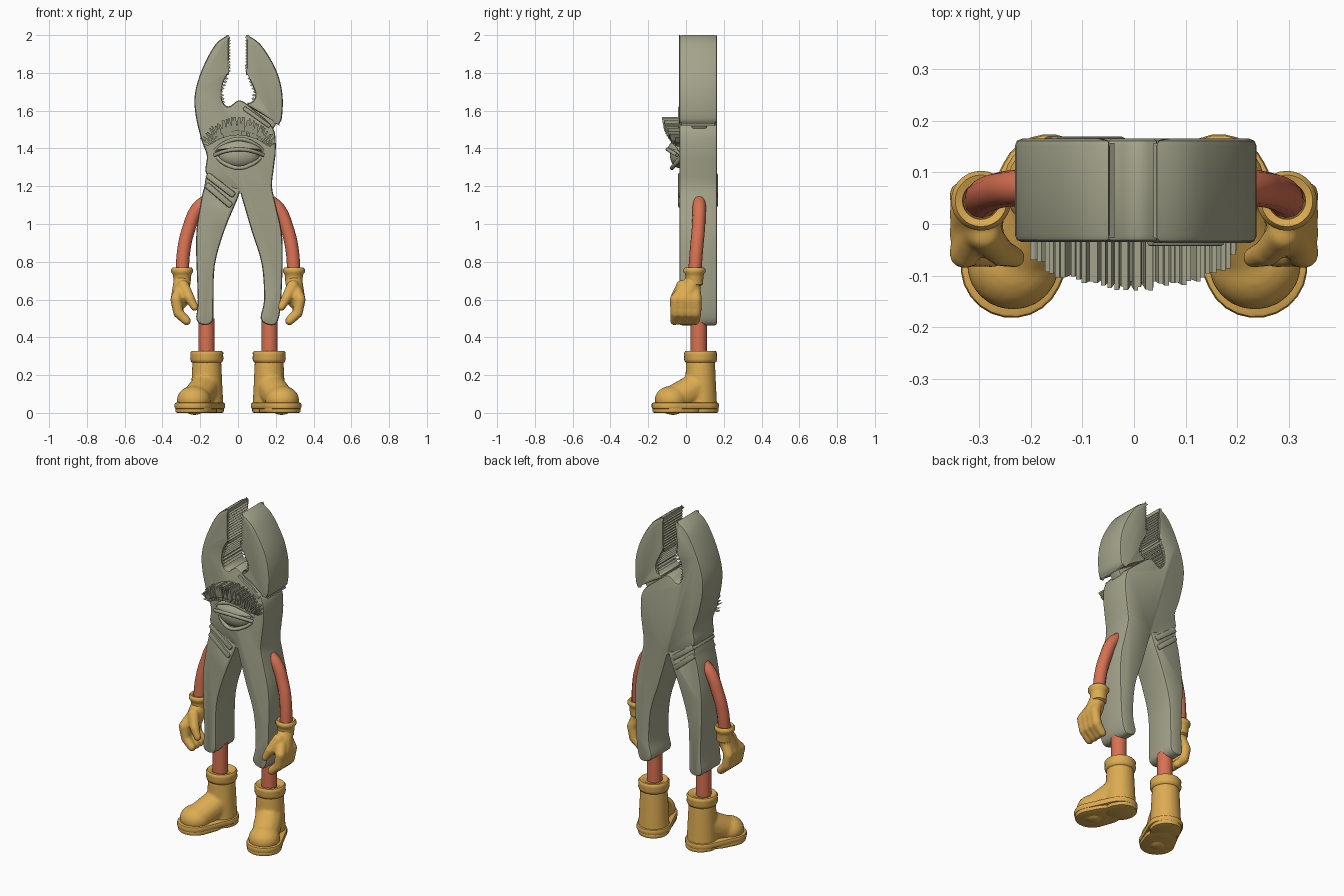
import bpy, bmesh, math, random
from mathutils import Vector, Matrix

if "Cube" in bpy.data.objects:
    bpy.data.objects.remove(bpy.data.objects["Cube"])
random.seed(4)
FRONT, BACK = -0.035, 0.165


def material(name, rgb):
    m = bpy.data.materials.new(name)
    m.use_nodes = True
    m.diffuse_color = (*rgb, 1)
    m.node_tree.nodes["Principled BSDF"].inputs["Base Color"].default_value = (*rgb, 1)
    return m


STEEL = material("grey steel", (0.37, 0.37, 0.26))
RED = material("terracotta", (0.69, 0.165, 0.085))
YELLOW = material("ochre yellow", (0.72, 0.41, 0.085))


def finish(name, bm, mat, bevel=0, voxel=0, angle=35):
    """Turn a bmesh into a shaded object with its modifiers applied."""
    bmesh.ops.recalc_face_normals(bm, faces=bm.faces)
    me = bpy.data.meshes.new(name)
    bm.to_mesh(me)
    bm.free()
    me.materials.append(mat)
    ob = bpy.data.objects.new(name, me)
    bpy.context.collection.objects.link(ob)
    if voxel:
        r = ob.modifiers.new("fuse", 'REMESH')
        r.mode, r.voxel_size = 'VOXEL', voxel
        s = ob.modifiers.new("soften", 'SMOOTH')
        s.iterations = 4
    if bevel:
        b = ob.modifiers.new("round", 'BEVEL')
        b.width, b.segments, b.use_clamp_overlap = bevel, 2, False
        b.limit_method, b.angle_limit = 'ANGLE', math.radians(40)
    bpy.ops.object.select_all(action='DESELECT')
    ob.select_set(True)
    bpy.context.view_layer.objects.active = ob
    bpy.ops.object.convert(target='MESH')
    bpy.ops.object.shade_smooth_by_angle(angle=math.radians(180 if voxel else angle))
    return ob


def spline(pts, steps=4):
    """Closed Catmull-Rom outline; a repeated point makes a corner."""
    out, n = [], len(pts)
    for i in range(n):
        a, b, c, d = (Vector(pts[(i + k) % n]) for k in (-1, 0, 1, 2))
        for s in range(steps):
            t = s / steps
            p = (2*b + (c - a)*t + (2*a - 5*b + 4*c - d)*t*t + (3*b - a - 3*c + d)*t**3) / 2
            if not out or (p - out[-1]).length > 0.004:
                out.append(p)
    return out


def add_prism(bm, pts, y0, y1, lean=0):
    """Extrude an x-z outline along y; lean pushes the upper front forward."""
    zmin = min(p[1] for p in pts)
    a = [bm.verts.new((x, y0 - lean*(z - zmin), z)) for x, z in pts]
    b = [bm.verts.new((x, y1, z)) for x, z in pts]
    bm.faces.new(a)
    bm.faces.new(b[::-1])
    for i in range(len(a)):
        j = (i + 1) % len(a)
        bm.faces.new((a[i], b[i], b[j], a[j]))


def plate(name, pts, y0=FRONT, y1=BACK, bevel=0.014, smooth=True):
    bm = bmesh.new()
    add_prism(bm, spline(pts) if smooth else pts, y0, y1)
    return finish(name, bm, STEEL, bevel)


def bar(name, a, b, w, y0, y1, bevel=0.01):
    a, b = Vector(a), Vector(b)
    d = (b - a).normalized()
    n = Vector((-d.y, d.x)) * w / 2
    return plate(name, [a + n, b + n, b - n, a - n], y0, y1, bevel, False)


def add_ball(bm, c, r, scale=(1, 1, 1), seg=16):
    m = Matrix.Translation(c) @ Matrix.Diagonal((*scale, 1))
    bmesh.ops.create_uvsphere(bm, u_segments=seg, v_segments=seg // 2 + 2, radius=r, matrix=m)


def add_chain(bm, pts, side=1):
    """Row of overlapping balls along x, y, z, radius points."""
    for p, q in zip(pts, pts[1:]):
        for k in range(7):
            x, y, z, r = Vector(p).lerp(Vector(q), k / 6)
            add_ball(bm, (side*x, y, z), r, seg=14)


def lathe(name, profile, centre, mat, seg=28):
    bm = bmesh.new()
    rings = [[bm.verts.new((centre[0] + r*math.cos(i*math.tau/seg),
                            centre[1] + r*math.sin(i*math.tau/seg), z)) for i in range(seg)]
             for r, z in profile]
    for a, b in zip(rings, rings[1:]):
        for i in range(seg):
            j = (i + 1) % seg
            bm.faces.new((a[i], a[j], b[j], b[i]))
    bm.faces.new(rings[0])
    bm.faces.new(rings[-1])
    return finish(name, bm, mat, angle=50)


def tube(name, pts, radius, mat):
    cu = bpy.data.curves.new(name, 'CURVE')
    cu.dimensions, cu.bevel_depth, cu.bevel_resolution = '3D', radius, 4
    cu.use_fill_caps = True
    sp = cu.splines.new('BEZIER')
    sp.bezier_points.add(len(pts) - 1)
    for bp, p in zip(sp.bezier_points, pts):
        bp.co = p
        bp.handle_left_type = bp.handle_right_type = 'AUTO'
    ob = bpy.data.objects.new(name, cu)
    bpy.context.collection.objects.link(ob)
    cu.materials.append(mat)
    bpy.ops.object.select_all(action='DESELECT')
    ob.select_set(True)
    bpy.context.view_layer.objects.active = ob
    bpy.ops.object.convert(target='MESH')
    bpy.ops.object.shade_smooth_by_angle(angle=math.radians(50))


# Pliers: right jaw running through the body into the left handle
plate("right_jaw_and_left_handle", [
    (-.05, 2), (-.12, 1.95), (-.19, 1.82), (-.228, 1.69), (-.225, 1.58), (-.195, 1.45),
    (-.165, 1.36), (-.17, 1.27), (-.1, 1.22), (.01, 1.175), (.01, 1.175), (.07, .97), (.125, .79),
    (.138, .6), (.12, .5), (.165, .465), (.21, .485), (.23, .62), (.235, .92), (.2, 1.1),
    (.18, 1.2), (.19, 1.3), (.2, 1.4), (.185, 1.51), (.09, 1.6), (.01, 1.655), (-.05, 1.62),
    (-.085, 1.66), (-.08, 1.74), (-.05, 1.8), (-.05, 1.8), (-.048, 1.98)])
plate("right_handle", [
    (-.15, 1.27), (-.02, 1.2), (.01, 1.17), (-.07, .97), (-.123, .78), (-.13, .57), (-.135, .485),
    (-.18, .465), (-.22, .495), (-.213, .6), (-.222, .92), (-.2, 1.1), (-.18, 1.19)],
    FRONT + .002, BACK - .002)
plate("left_jaw", [
    (.045, 2), (.12, 1.95), (.2, 1.82), (.235, 1.69), (.232, 1.56), (.212, 1.53), (.212, 1.53),
    (.13, 1.58), (.05, 1.63), (.08, 1.65), (.092, 1.69), (.065, 1.76), (.045, 1.8), (.045, 1.8),
    (.045, 1.98)], FRONT - .002, BACK)
bar("jaw_link", (.06, 1.59), (.19, 1.51), .07, .03, .11)
bar("shoulder_ridge", (.03, 1.615), (.17, 1.515), .022, FRONT - .008, FRONT + .03, .006)
for i, (a, b) in enumerate([((-.165, 1.262), (-.02, 1.15)), ((-.17, 1.21), (-.035, 1.095))]):
    bar(f"crossing_ridge_{i + 1}", a, b, .034, FRONT - .008, BACK + .004)

# Jaw teeth: diamond bars running front to back
bm = bmesh.new()
for s in (-1, 1):
    rows = [(.048, 1.81, .048, 1.97, 11), (.06, 1.77, .088, 1.70, 5), (.088, 1.70, .078, 1.645, 4)]
    for x0, z0, x1, z1, n in rows:
        for k in range(n):
            x, z = s*(x0 + (x1 - x0)*k/(n - 1)), z0 + (z1 - z0)*k/(n - 1)
            h = .45 * (z1 - z0) / (n - 1)
            add_prism(bm, [(x - .01, z), (x, z + h), (x + .01, z), (x, z - h)], FRONT + .008, BACK - .008)
finish("jaw_teeth", bm, STEEL, angle=20)

# Eye: ball, heavy upper lid, rims
bm = bmesh.new()
add_ball(bm, (.005, -.03, 1.365), 1, (.108, .055, .07), 28)
finish("eyeball", bm, STEEL, angle=60)
bm = bmesh.new()
add_ball(bm, (.005, -.03, 1.375), 1, (.125, .07, .08), 32)
bmesh.ops.bisect_plane(bm, geom=bm.verts[:] + bm.edges[:] + bm.faces[:], plane_co=(0, 0, 1.378),
                       plane_no=(0, .25, 1), clear_inner=True)
bmesh.ops.holes_fill(bm, edges=[e for e in bm.edges if e.is_boundary])
finish("upper_eyelid", bm, STEEL, angle=45)


def rim(name, w, z, h, y, r):
    tube(name, [(.005 + w*t, y + .05*t*t, z + h*(1 - t*t)) for t in (-1, -.6, 0, .6, 1)], r, STEEL)


rim("upper_eyelid_edge", .13, 1.365, .03, -.098, .01)
rim("upper_eyelid_fold", .135, 1.38, .07, -.072, .011)
rim("lower_eyelid_edge", .118, 1.355, -.058, -.074, .011)

# Eyebrow: two fanned rows of wedge-shaped tufts
bm = bmesh.new()
for row, count in ((0, 40), (1, 33)):
    for k in range(count):
        t = -1 + 2*k/(count - 1)
        arch = 1 - t*t
        bx, bz = .165*t, 1.41 + .06*arch + .022*row
        tx, tz = .195*t + random.uniform(-.004, .004), 1.455 + .105*arch - .035*(1 - row) + random.uniform(-.008, .01)
        w = .007
        depth = FRONT - .025 - .05*arch**.6 + random.uniform(-.006, .006)
        add_prism(bm, [(bx - w, bz), (bx + w, bz), (tx + w*.6, tz), (tx - w*.6, tz)], depth + .012*(1 - row), FRONT + .01, .18)
finish("eyebrow", bm, STEEL, angle=20)

# Limbs, gloves and boots on both sides
TURN = math.radians(24)
for side, label in ((1, "left"), (-1, "right")):
    tube(f"{label}_arm", [(side*x, y, z) for x, y, z in
         ((.17, .07, 1.12), (.215, .07, 1.08), (.262, .065, .97), (.287, .055, .86), (.296, .045, .72))], .035, RED)
    lathe(f"{label}_leg", [(.043, .28), (.043, .5)], (side*.167, .067), RED)

    # Glove
    lathe(f"{label}_glove_cuff", [(.03, .67), (.045, .68), (.047, .72), (.05, .735), (.058, .745), (.058, .76),
                                  (.05, .77), (.036, .765), (.034, .74)], (side*.296, .045), YELLOW)
    bm = bmesh.new()
    add_chain(bm, [(.296, .045, .71, .044), (.3, .02, .65, .05), (.307, -.005, .6, .05)], side)
    for y in (-.056, -.018, .02, .054):
        add_chain(bm, [(.305, .02 + y*.5, .66, .03), (.328, y, .6, .031), (.316, y, .53, .028),
                       (.272, y - .005, .487, .024)], side)
    add_chain(bm, [(.29, -.02, .67, .034), (.258, -.055, .61, .028), (.23, -.065, .56, .021)], side)
    finish(f"{label}_glove", bm, YELLOW, voxel=.008)

    # Boot upper
    cx, cy = side*.165, .077
    lathe(f"{label}_boot_cuff", [(.07, .262), (.083, .27), (.088, .285), (.086, .308), (.088, .318), (.08, .328),
                                 (.06, .326), (.05, .318)], (cx, cy), YELLOW)
    bm = bmesh.new()
    ax, ay = math.sin(TURN), -math.cos(TURN)
    bmesh.ops.create_cone(bm, cap_ends=True, segments=28, radius1=.088, radius2=.076, depth=.25,
                          matrix=Matrix.Translation((cx, cy, .155)))
    add_chain(bm, [(.165, .077, .15, .078), (.165 + .07*ax, .077 + .07*ay, .11, .08),
                   (.165 + .16*ax, .077 + .16*ay, .066, .078)], side)
    add_ball(bm, (side*(.165 + .17*ax), .077 + .17*ay, .068), 1, (.09, .088, .075), 24)
    finish(f"{label}_boot", bm, YELLOW, voxel=.009)

    # Boot sole and heel, outlined as a stadium that widens at the toe
    def sole(name, d0, r0, d1, r1, z0, z1):
        bm = bmesh.new()
        vs = []
        for d, r, start in ((d0, r0, math.pi), (d1, r1, 0)):
            for i in range(13):
                a = start + math.pi*i/12
                u, v = r*math.cos(a), r*math.sin(a) - d
                x = u*math.cos(TURN) - v*math.sin(TURN)
                y = u*math.sin(TURN) + v*math.cos(TURN)
                vs.append(bm.verts.new((cx + side*x, cy + y, z0)))
        f = bm.faces.new(vs)
        ext = bmesh.ops.extrude_face_region(bm, geom=[f])
        bmesh.ops.translate(bm, vec=(0, 0, z1 - z0),
                            verts=[g for g in ext["geom"] if isinstance(g, bmesh.types.BMVert)])
        finish(name, bm, YELLOW, bevel=.009)

    sole(f"{label}_boot_welt", .174, .1, .0, .097, .02, .055)
    sole(f"{label}_boot_sole", .172, .097, .095, .092, 0, .03)
    sole(f"{label}_boot_heel", .0, .088, -.01, .086, 0, .03)
